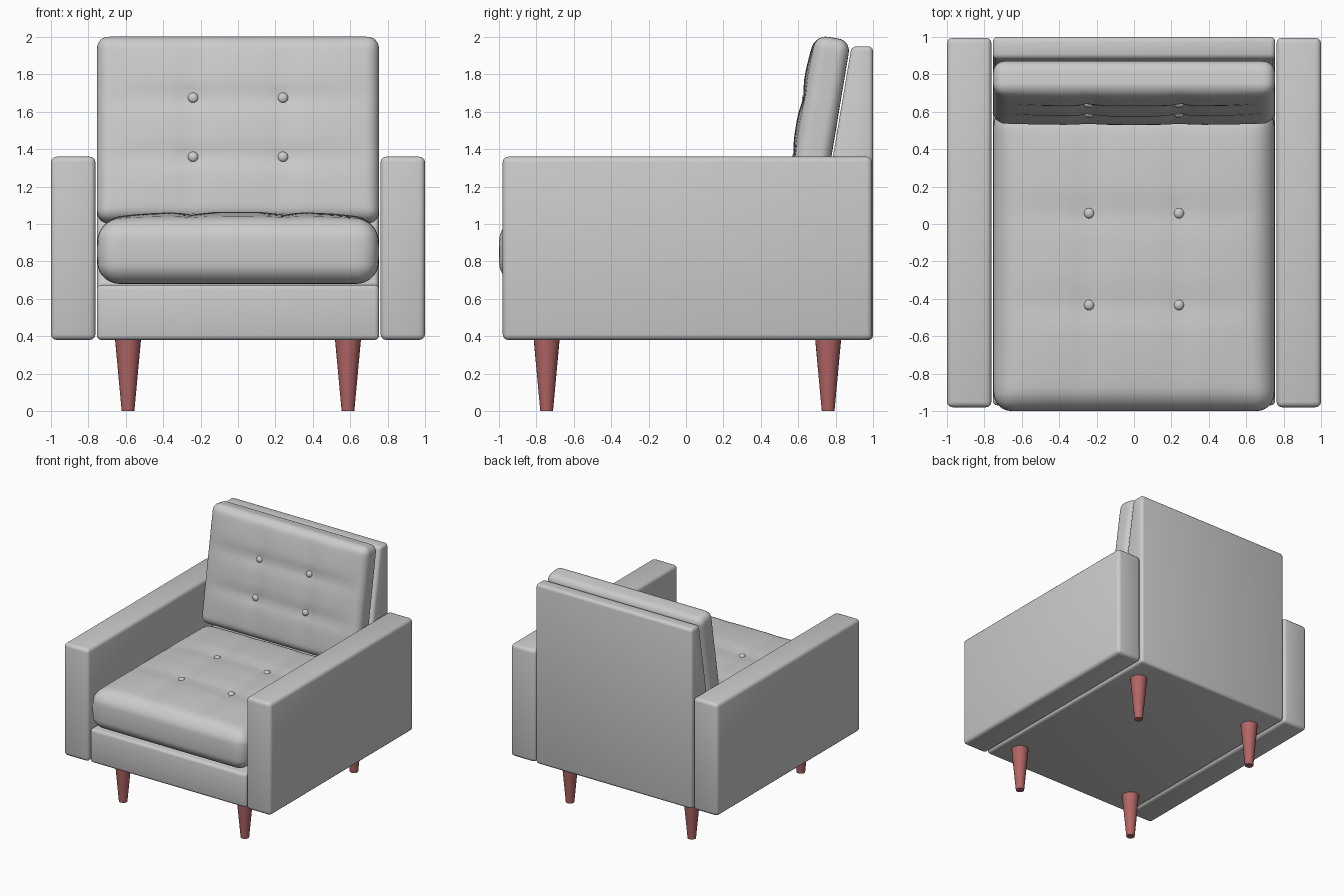
import bpy, bmesh, math
from mathutils import Vector, Matrix

if "Cube" in bpy.data.objects:
    bpy.data.objects.remove(bpy.data.objects["Cube"])


def finish(bm, name, angle=40):
    bmesh.ops.recalc_face_normals(bm, faces=bm.faces)
    me = bpy.data.meshes.new(name)
    bm.to_mesh(me)
    bm.free()
    ob = bpy.data.objects.new(name, me)
    bpy.context.collection.objects.link(ob)
    bpy.ops.object.select_all(action='DESELECT')
    ob.select_set(True)
    bpy.context.view_layer.objects.active = ob
    bpy.ops.object.shade_smooth_by_angle(angle=math.radians(angle))
    return ob


def slab(name, profile, x0, x1, bevel):
    """Side profile (y, z) extruded along x with rounded edges."""
    bm = bmesh.new()
    face = bm.faces.new([bm.verts.new((x0, y, z)) for y, z in profile])
    ext = bmesh.ops.extrude_face_region(bm, geom=[face])
    moved = [v for v in ext['geom'] if isinstance(v, bmesh.types.BMVert)]
    bmesh.ops.translate(bm, verts=moved, vec=(x1 - x0, 0, 0))
    bmesh.ops.recalc_face_normals(bm, faces=bm.faces)
    bmesh.ops.bevel(bm, geom=bm.edges[:], offset=bevel, segments=3,
                    profile=0.5, affect='EDGES')
    return finish(bm, name)


def cushion(name, half, r, bulge, crown, bx, by, matrix):
    """Rounded box with a crowned, button-tufted +z face."""
    half = Vector(half)
    inner = half - Vector((r, r, r))

    def tuft(x, y):
        dome = (1 - min(1, abs(x / half.x)) ** 4) * (1 - min(1, abs(y / half.y)) ** 4)
        gx = math.exp(-((abs(x) - bx) / 0.06) ** 2)
        gy = math.exp(-((abs(y) - by) / 0.06) ** 2)
        dimple = math.exp(-((abs(x) - bx) ** 2 + (abs(y) - by) ** 2) / 0.05 ** 2)
        return dome * (crown - 0.014 * max(gx, gy) - 0.022 * dimple)

    bm = bmesh.new()
    bmesh.ops.create_cube(bm, size=2)
    bmesh.ops.subdivide_edges(bm, edges=bm.edges[:], cuts=35, use_grid_fill=True)
    for v in bm.verts:
        p = Vector([h * math.sin(c * math.pi / 2) for h, c in zip(half, v.co)])
        q = Vector([max(-i, min(i, c)) for i, c in zip(inner, p)])
        p = q + (p - q).normalized() * r
        side = bulge * (1 - (p.z / half.z) ** 2)
        top = max(0, p.z / half.z)
        v.co = (p.x * (1 + side / half.x), p.y * (1 + side / half.y),
                p.z + top * tuft(p.x, p.y))
    ob = finish(bm, name, 60)
    ob.matrix_world = matrix

    # buttons sit in the dimples
    bm = bmesh.new()
    for sx in (-1, 1):
        for sy in (-1, 1):
            m = (Matrix.Translation((sx * bx, sy * by, half.z + tuft(bx, by) + 0.008))
                 @ Matrix.Diagonal((1, 1, 0.7, 1)))
            bmesh.ops.create_uvsphere(bm, u_segments=16, v_segments=10,
                                      radius=0.028, matrix=m)
    finish(bm, name + "_buttons", 60).matrix_world = matrix


# base and sloped backrest in one L-shaped body
slab("base_and_back_frame",
     [(-0.97, 0.38), (1.0, 0.38), (1.0, 1.95), (0.885, 1.95), (0.67, 0.675), (-0.97, 0.675)],
     -0.755, 0.755, 0.025)

# arms
arm = [(-0.98, 0.38), (0.995, 0.38), (0.995, 1.36), (-0.98, 1.36)]
slab("right_arm", arm, 0.762, 1.0, 0.03)
slab("left_arm", arm, -1.0, -0.762, 0.03)

# cushions
cushion("seat_cushion", (0.735, 0.795, 0.172), 0.1, 0.018, 0.04, 0.24, 0.245,
        Matrix.Translation((0, -0.188, 0.852)))
cushion("back_cushion", (0.748, 0.495, 0.095), 0.06, 0.006, 0.025, 0.24, 0.16,
        Matrix.Translation((0, 0.705, 1.502)) @ Matrix.Rotation(math.radians(80.5), 4, 'X'))

# tapered legs
wood = bpy.data.materials.new("red_wood")
wood.diffuse_color = (0.45, 0.13, 0.13, 1)
wood.use_nodes = True
wood.node_tree.nodes["Principled BSDF"].inputs["Base Color"].default_value = wood.diffuse_color
for y, row in ((-0.745, "front"), (0.76, "back")):
    for s, hand in ((-1, "left"), (1, "right")):
        bm = bmesh.new()
        bmesh.ops.create_cone(bm, cap_ends=True, segments=24, radius1=0.034, radius2=0.07,
                              depth=0.39, matrix=Matrix.Translation((s * 0.588, y, 0.195)))
        finish(bm, f"{row}_{hand}_leg").data.materials.append(wood)
